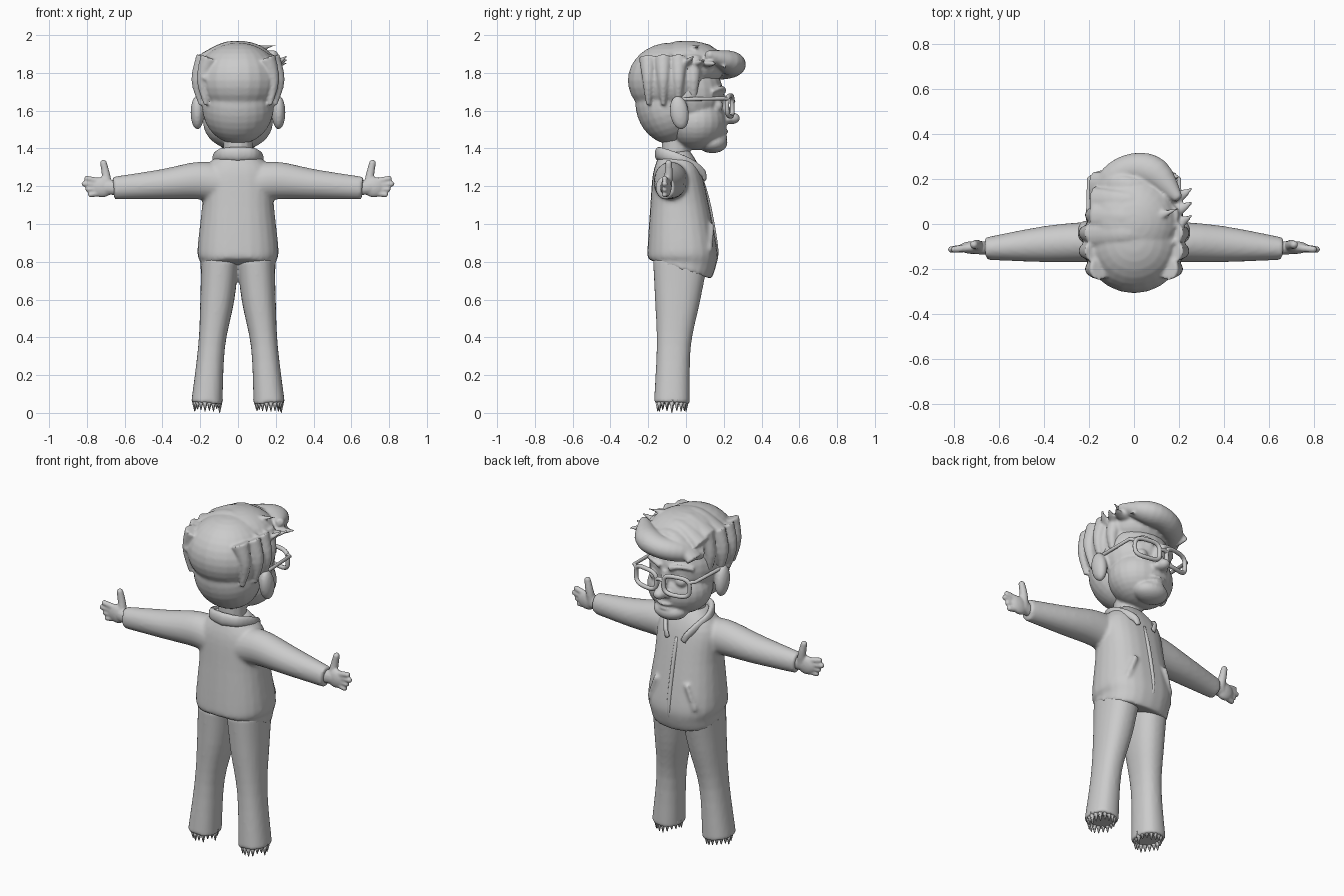
import bpy, bmesh, math, random
from mathutils import Vector, Matrix

random.seed(4)
if "Cube" in bpy.data.objects:
    bpy.data.objects.remove(bpy.data.objects["Cube"])

grey = bpy.data.materials.new("plain_grey")
grey.use_nodes = True
grey.diffuse_color = (.6, .6, .6, 1)
grey.node_tree.nodes["Principled BSDF"].inputs["Base Color"].default_value = grey.diffuse_color
ALONG_Y, ALONG_Z = Vector((0, 1, 0)), Vector((0, 0, 1))
SIDES = {"left": 1, "right": -1}


def spline(rows, steps=4):
    """Smooth interpolation through rows of numbers."""
    result = []
    for index in range(len(rows) - 1):
        before = rows[max(index - 1, 0)]
        start, end = rows[index], rows[index + 1]
        after = rows[min(index + 2, len(rows) - 1)]
        for step in range(steps):
            t = step / steps
            row = []
            for a, b, c, d in zip(before, start, end, after):
                slope_in, slope_out = (c - a) / 2, (d - b) / 2
                bend = 3 * (c - b) - 2 * slope_in - slope_out
                twist = 2 * (b - c) + slope_in + slope_out
                row.append(b + t * (slope_in + t * (bend + t * twist)))
            result.append(row)
    return result + [list(rows[-1])]


def rounded(angle, power):
    """Point on a unit circle that grows squarer with power."""
    return [math.copysign(abs(value) ** (2 / power), value) for value in (math.cos(angle), math.sin(angle))]


def loft(bm, rows, up, sides=24, power=2):
    """Closed tube through rows of x, y, z, side radius, height radius."""
    rows = spline(rows)
    points = [Vector(row[:3]) for row in rows]
    rings = []
    for index, (point, row) in enumerate(zip(points, rows)):
        following = points[min(index + 1, len(points) - 1)]
        tangent = (following - points[max(index - 1, 0)]).normalized()
        across = up.cross(tangent).normalized()
        height = tangent.cross(across)
        ring = []
        for side in range(sides):
            c, s = rounded(math.tau * side / sides, power)
            ring.append(bm.verts.new(point + across * c * row[-2] + height * s * row[-1]))
        rings.append(ring)
    for lower, upper in zip(rings, rings[1:]):
        for side in range(sides):
            after = (side + 1) % sides
            bm.faces.new((lower[side], lower[after], upper[after], upper[side]))
    bm.faces.new(rings[0][::-1])
    bm.faces.new(rings[-1])


def limb(bm, path, start, end, up=ALONG_Z, flat=1):
    """Tube whose radius changes evenly from start to end."""
    rows = []
    for index, point in enumerate(path):
        radius = start + (end - start) * index / (len(path) - 1)
        rows.append((*point, radius, radius * flat))
    loft(bm, rows, up, sides=14)


def ball(bm, centre, radii, tilt=0):
    matrix = Matrix.Translation(centre) @ Matrix.Rotation(tilt, 4, 'X') @ Matrix.Diagonal((*radii, 1))
    bmesh.ops.create_uvsphere(bm, u_segments=24, v_segments=16, radius=1, matrix=matrix)


def finish(name, bm, voxel=0):
    """Make an object, fusing and softening overlapping volumes if asked."""
    mesh = bpy.data.meshes.new(name)
    bm.to_mesh(mesh)
    bm.free()
    mesh.shade_smooth()
    mesh.materials.append(grey)
    part = bpy.data.objects.new(name, mesh)
    bpy.context.collection.objects.link(part)
    if voxel:
        fuse = part.modifiers.new("fuse", 'REMESH')
        fuse.mode, fuse.voxel_size, fuse.use_smooth_shade = 'VOXEL', voxel, True
        part.modifiers.new("soften", 'SMOOTH').iterations = 4


# Jacket: body, sleeves and pocket edges fused
bm = bmesh.new()
body = [(.76, -.03, .2, .17), (.8, -.02, .2, .18), (.86, -.02, .215, .185), (1.1, -.035, .19, .155),
        (1.28, -.05, .18, .125), (1.38, -.06, .09, .08)]
loft(bm, [(0, y, z, width, depth) for z, y, width, depth in body], ALONG_Y, power=2.4)
for s in SIDES.values():
    loft(bm, [(s * .08, -.08, 1.21, .09, .1), (s * .2, -.08, 1.23, .09, .1),
              (s * .4, -.09, 1.21, .08, .08), (s * .66, -.11, 1.19, .05, .06)], ALONG_Z)
    limb(bm, [(s * .1, .14, 1), (s * .15, .125, .86)], .012, .016, ALONG_Y)
finish("jacket", bm, .011)

# Front fastening strip and folded collar
bm = bmesh.new()
limb(bm, [(0, .14, .77), (0, .16, .86), (0, .12, 1.1), (0, .08, 1.24)], .012, .012, ALONG_Y)
finish("jacket_fastening", bm)
bm = bmesh.new()
for s in SIDES.values():
    limb(bm, [(-s * .01, -.145, 1.37), (s * .08, -.125, 1.37), (s * .12, -.04, 1.345),
              (s * .1, .04, 1.31), (s * .07, .09, 1.27), (s * .05, .1, 1.23)], .022, .01, flat=1.8)
finish("collar", bm, .008)

# Trousers
bm = bmesh.new()
leg = [(.05, .165, -.075, .083, .095), (.35, .14, -.065, .071, .09),
       (.6, .11, -.045, .09, .12), (.8, .095, -.03, .1, .145)]
for s in SIDES.values():
    loft(bm, [(s * x, y, z, width, depth) for z, x, y, width, depth in leg], ALONG_Y, power=2.3)
finish("trousers", bm, .01)

# Ragged hems: rings of uneven downward points, the longest touching the ground
bm = bmesh.new()
POINTS = 18
for s in SIDES.values():
    for index in range(POINTS):
        angle = math.tau * index / POINTS
        tip = random.uniform(.005, .025) if index else 0
        rim = Vector((s * .163 + .066 * math.cos(angle), -.075 + .076 * math.sin(angle), 0))
        length = .07 - tip
        bmesh.ops.create_cone(bm, cap_ends=True, segments=5, radius1=.002, radius2=.018, depth=length,
                              matrix=Matrix.Translation(rim + ALONG_Z * (tip + length / 2)))
finish("ragged_hems", bm)

# Hands: palm, fanned fingers and raised thumb
for side, s in SIDES.items():
    bm = bmesh.new()
    limb(bm, [(s * .63, -.108, 1.19), (s * .7, -.105, 1.195)], .03, .03, flat=1.3)
    ball(bm, (s * .72, -.105, 1.195), (.06, .028, .054))
    for finger in range(4):
        spread = finger / 3 - .5
        reach = .82 - .04 * abs(spread + .5 * (spread > 0))
        knuckle = Vector((s * .73, -.105, 1.195 - .06 * spread))
        tip = Vector((s * reach, -.113, 1.198 - .085 * spread))
        limb(bm, [knuckle, tip], .018, .015)
        ball(bm, tip, [.015] * 3)
    thumb = Vector((s * .712, -.092, 1.322))
    limb(bm, [(s * .69, -.1, 1.2), (s * .7, -.092, 1.265), thumb], .026, .018, ALONG_Y)
    ball(bm, thumb, [.018] * 3)
    finish(side + "_hand", bm, .006)

# Head: neck, skull, jaw and features fused
bm = bmesh.new()
limb(bm, [(0, -.055, 1.28), (0, -.05, 1.52)], .075, .08, ALONG_Y)
ball(bm, (0, 0, 1.68), (.2, .2, .2))
ball(bm, (0, .055, 1.54), (.185, .162, .15))
chin, nose, lips, mouth = (0, .14, 1.43), (0, .24, 1.56), (0, .195, 1.49), (0, .19, 1.46)
ball(bm, chin, (.1, .08, .055))
ball(bm, nose, (.036, .046, .032))
limb(bm, [(0, .19, 1.68), (0, .2, 1.63), (0, .235, 1.57)], .02, .026, ALONG_Y)
ball(bm, lips, (.055, .03, .014))
ball(bm, mouth, (.045, .03, .014))
for s in SIDES.values():
    ear, nostril, eye = (s * .215, -.035, 1.59), (s * .03, .215, 1.553), (s * .085, .165, 1.625)
    ball(bm, ear, (.036, .05, .09), tilt=.15)
    ball(bm, nostril, (.02, .028, .02))
    ball(bm, eye, (.035, .032, .032))
    limb(bm, [(s * .03, .2, 1.7), (s * .09, .19, 1.72), (s * .15, .14, 1.7)], .015, .01)
finish("head", bm, .008)

# Hair: crown, back and nape under a rolled fringe
bm = bmesh.new()
ball(bm, (0, -.08, 1.76), (.228, .228, .2))
ball(bm, (0, -.1, 1.62), (.19, .165, .2), tilt=.3)
ball(bm, (0, .01, 1.84), (.2, .2, .13))
loft(bm, [(-.18, .1, 1.79, .03, .03), (-.1, .2, 1.82, .06, .055), (0, .245, 1.84, .07, .06),
          (.1, .22, 1.86, .07, .06), (.2, .11, 1.9, .02, .02)], ALONG_Z)


def dome(across, depth):
    """Height of the crown above a point."""
    return 1.72 + .25 * math.sqrt(max(0, 1 - (across / .25) ** 2 - (depth / .28) ** 2))


# Locks combed over the crown, with lifted tips on one side
for index in range(6):
    depth = .17 - .07 * index
    lift = .1 if index % 2 == 0 else .03
    lock = [(x, depth, dome(x, depth) - .02) for x in (-.18, -.05, .08)]
    lock.append((.2, depth + .04, dome(.2, depth) + lift * (1 - index / 8)))
    limb(bm, lock, .065, .006, flat=.55)
for index in range(3):
    depth = .06 * index
    limb(bm, [(.1, depth, 1.87), (.19, depth, 1.85), (.26, depth + .04, 1.89 - .02 * index)], .055, .006, flat=.7)

# Locks hanging down both sides towards the ears
for s in SIDES.values():
    for index in range(4):
        depth = -.2 + .08 * index
        width = s * .22 * math.sqrt(1 - ((depth + .08) / .23) ** 2)
        limb(bm, [(width * .8, depth, 1.88), (width, depth, 1.76), (width * .9, depth, 1.63)],
             .05, .012, ALONG_Y)
finish("hair", bm, .008)


def wire(name, points, radius, closed=False):
    curve = bpy.data.curves.new(name, 'CURVE')
    curve.dimensions, curve.bevel_depth, curve.use_fill_caps = '3D', radius, True
    line = curve.splines.new('POLY')
    line.points.add(len(points) - 1)
    for target, point in zip(line.points, points):
        target.co = (*point, 1)
    line.use_cyclic_u = closed
    curve.materials.append(grey)
    bpy.context.collection.objects.link(bpy.data.objects.new(name, curve))


# Glasses: rounded rims, arms and bridge
for side, s in SIDES.items():
    rim = []
    for index in range(32):
        c, q = rounded(math.tau * index / 32, power=3.3)
        x = .1 + .076 * c
        rim.append((s * x, .245 - .9 * x * x, 1.625 + .055 * q))
    wire(side + "_rim", rim, .012, closed=True)
    wire(side + "_glasses_arm", [(s * .17, .222, 1.66), (s * .2, .2, 1.665), (s * .205, -.03, 1.66)], .01)
wire("glasses_bridge", [(-.03, .243, 1.64), (0, .25, 1.65), (.03, .243, 1.64)], .011)
